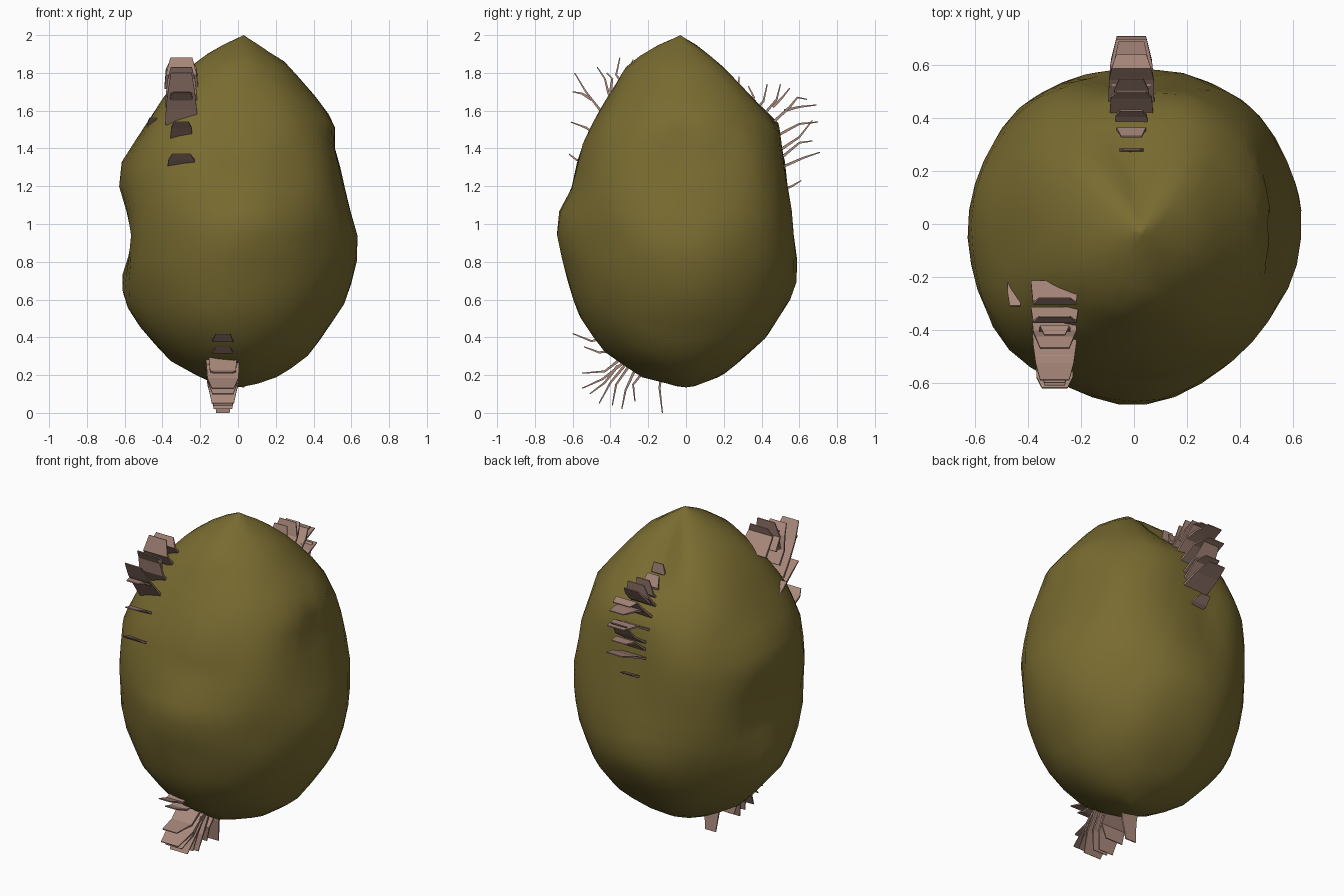
import bpy, math
from mathutils import Vector, noise


def material(name, rgb):
    m = bpy.data.materials.new(name)
    m.diffuse_color = (*rgb, 1)
    return m


OLIVE = material("olive_skin", (0.19, 0.147, 0.03))
ROOT = material("root_brown", (0.40, 0.25, 0.20))

# Body outlines as (z, radius) toward each of the four sides, and on the diagonals
RIGHT = [(.135, .03), (.18, .2), (.31, .38), (.62, .59), (.88, .645), (1.185, .565),
         (1.45, .5), (1.53, .52), (1.71, .38), (1.85, .25), (1.93, .11), (2, 0)]
LEFT = [(.135, .03), (.17, .17), (.275, .36), (.49, .55), (.61, .61), (.75, .61), (.89, .56),
        (1.01, .56), (1.16, .63), (1.29, .645), (1.41, .565), (1.7, .38), (1.87, .23), (1.95, .1), (2, 0)]
BACK = [(.135, .03), (.2, .2), (.39, .42), (.66, .58), (.79, .595), (1.03, .56), (1.24, .53),
        (1.53, .495), (1.645, .375), (1.75, .23), (1.95, .06), (2, 0)]
FRONT = [(.135, .03), (.19, .24), (.34, .455), (.52, .57), (.79, .65), (1.02, .7), (1.16, .615),
         (1.4, .555), (1.61, .455), (1.85, .3), (1.95, .12), (2, 0)]
DIAGONAL = [(.135, .03), (.2, .22), (.33, .40), (.5, .52), (.75, .605), (1.05, .635), (1.3, .61),
            (1.5, .54), (1.7, .41), (1.85, .26), (1.95, .1), (2, 0)]


def radius(profile, z):
    for (z0, r0), (z1, r1) in zip(profile, profile[1:]):
        if z <= z1:
            return r0 + (r1 - r0) * max(0, z - z0) / (z1 - z0)
    return 0


# Lumpy body: an icosphere fitted to the outlines
bpy.ops.mesh.primitive_ico_sphere_add(subdivisions=4, radius=1)
body = bpy.context.object
body.name = "lumpy_body"
for v in body.data.vertices:
    n = v.co.normalized()
    z = 1.0675 + n.z * 0.9325
    a = math.atan2(n.y, n.x)
    c, s = math.cos(a), math.sin(a)
    rx = radius(RIGHT if c > 0 else LEFT, z)
    ry = radius(BACK if s > 0 else FRONT, z)
    diag = radius(DIAGONAL, z) * (1.08 if c < 0 and s < 0 else 1)
    k = 0.8 * math.sin(2 * a) ** 2
    r = (rx * c * c + ry * s * s) * (1 - k) + diag * k
    r *= 1 + 0.02 * noise.noise(n * 3 + Vector((3, 1, 7)))
    lean = 0.03 * max(0, (z - 1.75) / 0.25)
    v.co = (r * c + lean, r * s - lean, z)
body.data.materials.append(OLIVE)
bpy.ops.object.shade_smooth_by_angle(angle=math.radians(50))


# Root tufts: each root is a tapering bent strip drawn in (y, z), wide along x
def tuft(name, x, roots):
    verts, faces = [], []
    for half, pts in roots:
        base = len(verts)
        for i, (y, z) in enumerate(pts):
            p, q = pts[max(i - 1, 0)], pts[min(i + 1, len(pts) - 1)]
            d = Vector((q[0] - p[0], q[1] - p[1])).normalized()
            f = i / (len(pts) - 1)
            w, t = half * (1 - 0.35 * f * f), 0.008 * (1 - 0.65 * f)
            for sx, st in ((-1, -1), (1, -1), (1, 1), (-1, 1)):
                verts.append((x + sx * w, y - d.y * t * st, z + d.x * t * st))
        for i in range(len(pts) - 1):
            b = base + 4 * i
            for k in range(4):
                m = (k + 1) % 4
                faces.append((b + k, b + m, b + 4 + m, b + 4 + k))
        faces.append(tuple(range(len(verts) - 4, len(verts))))
    me = bpy.data.meshes.new(name)
    me.from_pydata(verts, [], faces)
    me.materials.append(ROOT)
    ob = bpy.data.objects.new(name, me)
    bpy.context.collection.objects.link(ob)


tuft("upper_front_roots", -.3, [
    (.085, [(-.40, 1.53), (-.46, 1.61), (-.53, 1.70), (-.59, 1.80)]),
    (.06, [(-.50, 1.66), (-.55, 1.69), (-.60, 1.70)]),
    (.085, [(-.36, 1.62), (-.41, 1.69), (-.43, 1.77), (-.47, 1.83)]),
    (.06, [(-.40, 1.70), (-.39, 1.77), (-.42, 1.80)]),
    (.09, [(-.32, 1.72), (-.37, 1.79), (-.35, 1.88)]),
    (.09, [(-.22, 1.72), (-.30, 1.82), (-.28, 1.87)]),
    (.06, [(-.40, 1.42), (-.53, 1.51), (-.61, 1.54)]),
    (.075, [(-.46, 1.29), (-.58, 1.34), (-.62, 1.37)])])

tuft("upper_back_roots", -.01, [
    (.05, [(.25, 1.68), (.28, 1.72), (.28, 1.78)]),
    (.06, [(.34, 1.62), (.36, 1.67), (.33, 1.73)]),
    (.065, [(.33, 1.56), (.41, 1.65), (.43, 1.74)]),
    (.085, [(.38, 1.54), (.48, 1.66), (.50, 1.74)]),
    (.07, [(.46, 1.62), (.51, 1.67), (.55, 1.72)]),
    (.088, [(.42, 1.50), (.55, 1.62), (.59, 1.67), (.64, 1.66)]),
    (.075, [(.52, 1.60), (.60, 1.62), (.69, 1.63)]),
    (.088, [(.45, 1.45), (.60, 1.53), (.70, 1.54)]),
    (.075, [(.48, 1.38), (.60, 1.46), (.67, 1.55)]),
    (.075, [(.48, 1.33), (.60, 1.43), (.67, 1.44)]),
    (.085, [(.46, 1.28), (.62, 1.35), (.71, 1.38)]),
    (.05, [(.48, 1.17), (.56, 1.20), (.61, 1.23)])])

tuft("lower_front_roots", -.08, [
    (.06, [(-.42, .40), (-.50, .38), (-.60, .42)]),
    (.06, [(-.38, .33), (-.46, .32), (-.54, .35)]),
    (.075, [(-.34, .29), (-.43, .22), (-.55, .21)]),
    (.09, [(-.30, .29), (-.44, .18), (-.55, .13)]),
    (.085, [(-.36, .25), (-.43, .16), (-.51, .10)]),
    (.09, [(-.30, .28), (-.40, .16), (-.46, .05)]),
    (.075, [(-.28, .28), (-.37, .15), (-.39, .04)]),
    (.075, [(-.26, .25), (-.32, .12), (-.34, .02)]),
    (.09, [(-.20, .25), (-.28, .15), (-.27, .06)]),
    (.055, [(-.13, .22), (-.14, .13), (-.125, 0)])])

# Small stray root beside the upper front tuft
tuft("side_root", -.45, [(.03, [(-.20, 1.50), (-.27, 1.54), (-.31, 1.56)])])
